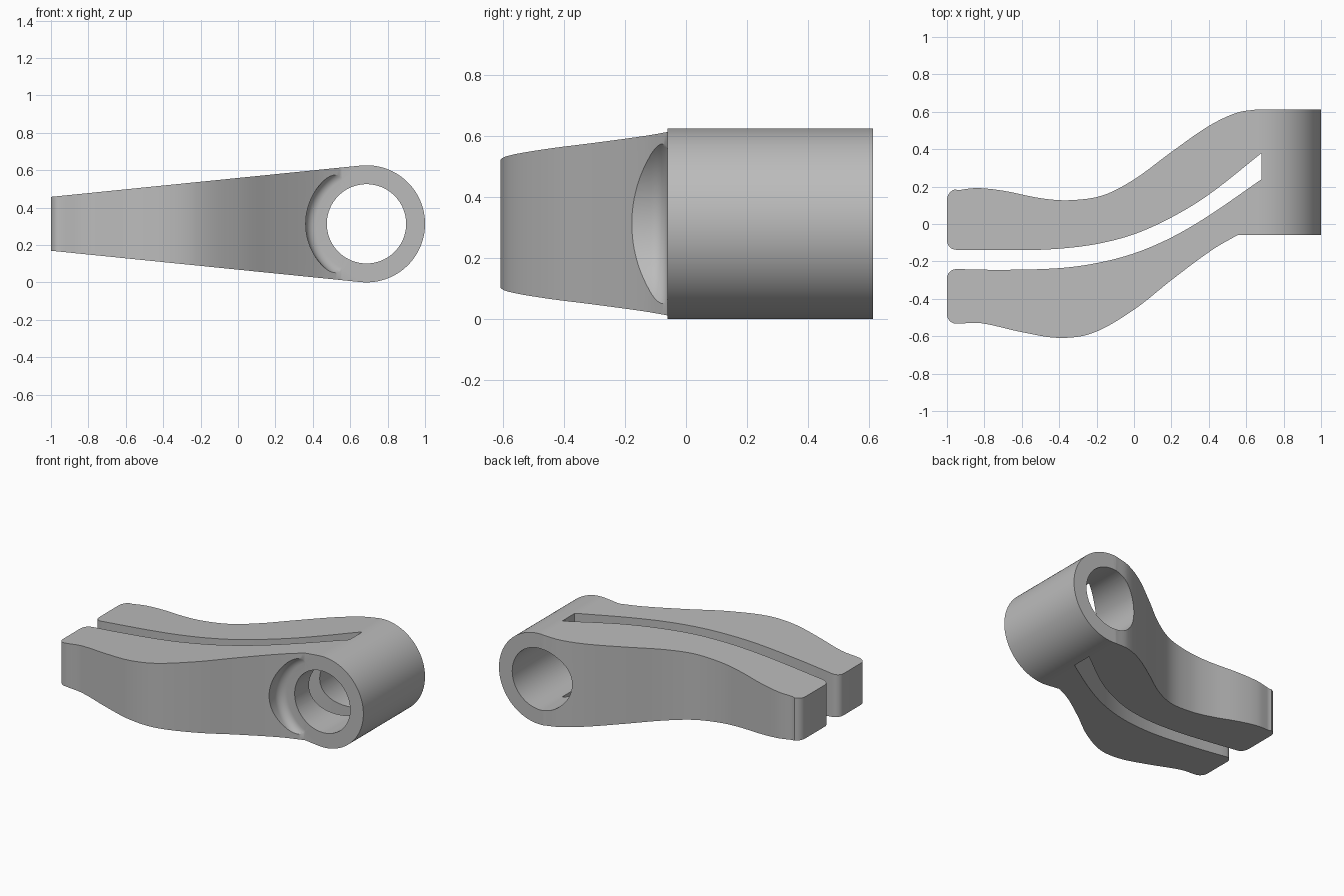
import bpy, bmesh, math
from mathutils import Vector

if "Cube" in bpy.data.objects:
    bpy.data.objects.remove(bpy.data.objects["Cube"], do_unlink=True)

HUB_X, HUB_Z, HUB_R, BORE_R = 0.687, 0.313, 0.313, 0.212
FRONT, BACK = -0.06, 0.613
SEG = 96

grey = bpy.data.materials.new("plain grey")
grey.use_nodes = True
COLOUR = (0.5, 0.5, 0.5, 1)
grey.diffuse_color = COLOUR
grey.node_tree.nodes["Principled BSDF"].inputs["Base Color"].default_value = COLOUR


def spline(points, steps=6):
    """Smooth curve through the points."""
    p = [Vector(q) for q in points]
    p = [2 * p[0] - p[1]] + p + [2 * p[-1] - p[-2]]
    out = []
    for a, b, c, d in zip(p, p[1:], p[2:], p[3:]):
        m0 = (c - a) * ((c - b).length / ((c - b).length + (b - a).length))
        m1 = (d - b) * ((c - b).length / ((c - b).length + (d - c).length))
        for i in range(steps):
            t = i / steps
            out.append(b * (2*t**3 - 3*t**2 + 1) + m0 * (t**3 - 2*t**2 + t)
                       + c * (3*t**2 - 2*t**3) + m1 * (t**3 - t**2))
    return out + [p[-2]]


def arc(cx, cy, r, a0, a1, n):
    return [Vector((cx + r * math.cos(a0 + (a1 - a0) * i / n),
                    cy + r * math.sin(a0 + (a1 - a0) * i / n))) for i in range(n + 1)]


def finish(name, bm):
    bmesh.ops.recalc_face_normals(bm, faces=bm.faces)
    mesh = bpy.data.meshes.new(name)
    bm.to_mesh(mesh)
    bm.free()
    mesh.materials.append(grey)
    obj = bpy.data.objects.new(name, mesh)
    bpy.context.collection.objects.link(obj)
    return obj


def prism(name, outline, lift, depth):
    """Closed 2D outline, placed in space by lift and extruded along depth."""
    bm = bmesh.new()
    face = bm.faces.new([bm.verts.new(lift(p)) for p in outline])
    new = bmesh.ops.extrude_face_region(bm, geom=[face])["geom"]
    bmesh.ops.translate(bm, vec=depth, verts=[v for v in new if isinstance(v, bmesh.types.BMVert)])
    return finish(name, bm)


def boolean(target, tool, operation):
    mod = target.modifiers.new(operation, "BOOLEAN")
    mod.operation, mod.object, mod.solver = operation, tool, "EXACT"
    bpy.context.view_layer.objects.active = target
    bpy.ops.object.modifier_apply(modifier=mod.name)
    bpy.data.objects.remove(tool, do_unlink=True)


# Plan outline: two curved prongs with the slot between them
front_edge = spline([(-0.94, -0.533), (-0.82, -0.53), (-0.6, -0.578), (-0.4, -0.609),
                     (-0.22, -0.583), (0, -0.458), (0.2, -0.3), (0.42, -0.137), (0.57, -0.05)])
back_edge = spline([(0.66, BACK), (0.55, 0.595), (0.4, 0.524), (0.2, 0.385), (0, 0.238),
                    (-0.17, 0.152), (-0.35, 0.127), (-0.5, 0.138), (-0.7, 0.178),
                    (-0.84, 0.192), (-0.94, 0.181)])
slot_back = spline([(-0.95, -0.138), (-0.6, -0.14), (-0.4, -0.132), (-0.2, -0.107),
                    (0, -0.055), (0.2, 0.035), (0.4, 0.157), (0.683, 0.38)])
slot_front = spline([(0.683, 0.24), (0.4, 0.045), (0.2, -0.072), (0, -0.157),
                     (-0.2, -0.209), (-0.4, -0.236), (-0.7, -0.245), (-0.95, -0.241)])
left = -1.0
R = 0.05
quarter = math.pi / 2
plan = (front_edge[:-1] + [Vector((0.555, FRONT)), Vector((1.1, FRONT)), Vector((1.1, BACK))]
        + back_edge + arc(left + R + 0.01, 0.128, R + 0.01, quarter + 0.3, 2 * quarter, 6)
        + arc(left + R, -0.088, R, 2 * quarter, 3 * quarter, 6)[:-1] + slot_back + slot_front
        + arc(left + R, -0.291, R, quarter, 2 * quarter, 6)[1:]
        + arc(left + R, -0.483, R, 2 * quarter, 3 * quarter, 6)[:-1])
lever = prism("clamp_lever", plan, lambda p: (p.x, p.y, -0.2), (0, 0, 1.2))

# Side profile: round hub with tangent lines tapering to the prong tips
tip, reach = 0.144, 1 + HUB_X
tilt = math.asin(HUB_R / math.hypot(reach, tip)) - math.atan2(tip, reach)
side = arc(HUB_X, HUB_Z, HUB_R, -quarter - tilt, quarter + tilt, SEG)
slope = math.tan(tilt) * 0.1
side += [Vector((-1.1, HUB_Z + tip - slope)), Vector((-1.1, HUB_Z - tip + slope))]
boolean(lever, prism("side_profile", side, lambda p: (p.x, -1, p.y), (0, 2, 0)), "INTERSECT")

# Concave relief that exposes the front hub face
F = 0.055
RIM = HUB_R + 0.012
relief = [Vector((0, FRONT))] + arc(RIM - F, FRONT - F, F, quarter, 0, 8) + [Vector((RIM, -1)), Vector((0, -1))]
bm = bmesh.new()
ring = [bm.verts.new((HUB_X + p.x, p.y, HUB_Z)) for p in relief]
edges = [bm.edges.new(pair) for pair in zip(ring, ring[1:])]
bmesh.ops.spin(bm, geom=ring + edges, cent=(HUB_X, 0, HUB_Z), axis=(0, 1, 0),
               angle=2 * math.pi, steps=SEG, use_duplicate=False)
bmesh.ops.remove_doubles(bm, verts=bm.verts, dist=0.0001)
boolean(lever, finish("hub_relief", bm), "DIFFERENCE")

# Bore through the hub
bore = arc(HUB_X, HUB_Z, BORE_R, 0, 2 * math.pi, SEG)[:-1]
boolean(lever, prism("bore", bore, lambda p: (p.x, -1, p.y), (0, 2, 0)), "DIFFERENCE")

bpy.ops.object.select_all(action="DESELECT")
lever.select_set(True)
bpy.context.view_layer.objects.active = lever
bpy.ops.object.shade_smooth_by_angle(angle=math.radians(30))
